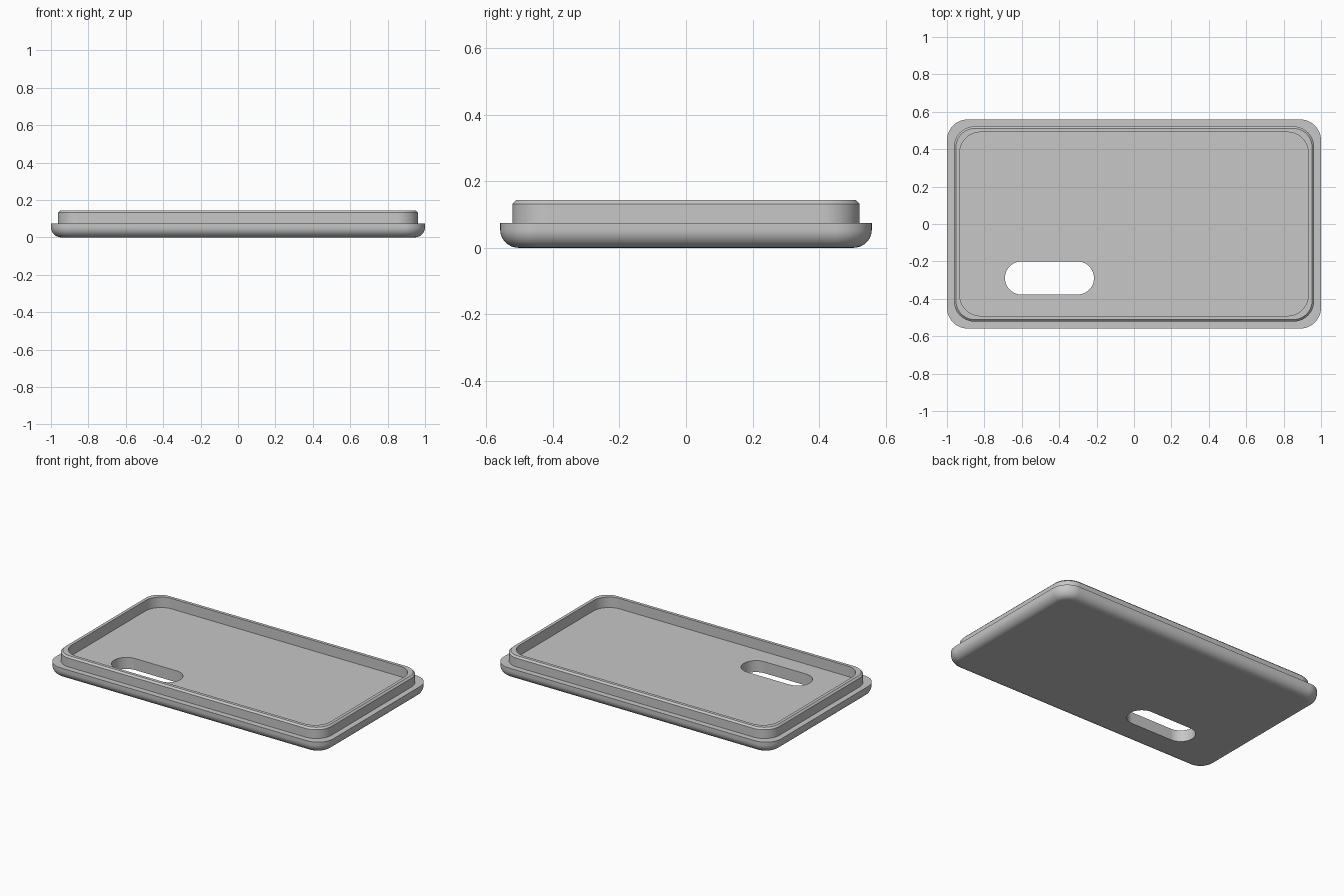
import bpy
import bmesh
from math import cos, sin, pi, radians

cube = bpy.data.objects.get("Cube")
if cube:
    bpy.data.objects.remove(cube, do_unlink=True)

# Main sizes
HALF_X, HALF_Y = 1.0, 0.559
PLATE_Z, RIM_Z = 0.075, 0.143
CORNER, FILLET, CHAMFER = 0.111, 0.055, 0.011
CORNER_STEPS, FILLET_STEPS = 12, 8


def ring(bm, hx, hy, r, z, cx=0.0, cy=0.0):
    """Closed loop of vertices around a rounded rectangle."""
    verts = []
    for quarter, (sx, sy) in enumerate([(1, 1), (-1, 1), (-1, -1), (1, -1)]):
        for i in range(CORNER_STEPS + 1):
            a = (quarter + i / CORNER_STEPS) * pi / 2
            verts.append(bm.verts.new((cx + sx * (hx - r) + r * cos(a),
                                       cy + sy * (hy - r) + r * sin(a), z)))
    return verts


def loft(bm, rings):
    """Skin consecutive loops with quads."""
    for low, high in zip(rings, rings[1:]):
        for i in range(len(low)):
            j = (i + 1) % len(low)
            bm.faces.new((low[i], low[j], high[j], high[i]))


def loop_edges(bm, verts):
    return [bm.edges.get((v, verts[i - 1])) for i, v in enumerate(verts)]


# Cross-section as (inset from the outer edge, corner radius, height)
section = []
for i in range(FILLET_STEPS + 1):
    a = pi / 2 * i / FILLET_STEPS
    inset = FILLET * (1 - sin(a))
    section.append((inset, CORNER - inset, FILLET * (1 - cos(a))))
section += [
    (0.0, CORNER, PLATE_Z),                             # plate edge
    (0.037, CORNER, PLATE_Z),                           # step to the rim
    (0.037, CORNER, RIM_Z - CHAMFER),                   # rim outer wall
    (0.037 + CHAMFER, CORNER - CHAMFER, RIM_Z),         # rim chamfer
    (0.068, CORNER, RIM_Z),                             # rim top
    (0.068, CORNER, PLATE_Z),                           # rim inner wall
]

bm = bmesh.new()
shell = [ring(bm, HALF_X - d, HALF_Y - d, r, z) for d, r, z in section]
loft(bm, shell)

# Long round-ended slot through the plate
slot = [ring(bm, 0.238, 0.0885, 0.0884, z, -0.452, -0.289) for z in (0, PLATE_Z)]
loft(bm, slot)

# Underside and tray floor, each with the slot left open
for outer, hole in ((shell[0], slot[0]), (shell[-1], slot[1])):
    bmesh.ops.triangle_fill(bm, use_beauty=True,
                            edges=loop_edges(bm, outer) + loop_edges(bm, hole))
bmesh.ops.recalc_face_normals(bm, faces=bm.faces[:])

mesh = bpy.data.meshes.new("cover_plate")
bm.to_mesh(mesh)
bm.free()
cover = bpy.data.objects.new("cover_plate", mesh)
bpy.context.collection.objects.link(cover)

# Single grey material
grey = bpy.data.materials.new("grey_plastic")
grey.use_nodes = True
colour = (0.57, 0.57, 0.57, 1.0)
grey.diffuse_color = colour
grey.node_tree.nodes["Principled BSDF"].inputs["Base Color"].default_value = colour
mesh.materials.append(grey)

# Smooth curves, sharp edges, flat large faces
bpy.ops.object.select_all(action="DESELECT")
cover.select_set(True)
bpy.context.view_layer.objects.active = cover
bpy.ops.object.shade_smooth_by_angle(angle=radians(30))
weighted = cover.modifiers.new("flat_face_normals", "WEIGHTED_NORMAL")
weighted.keep_sharp = True
